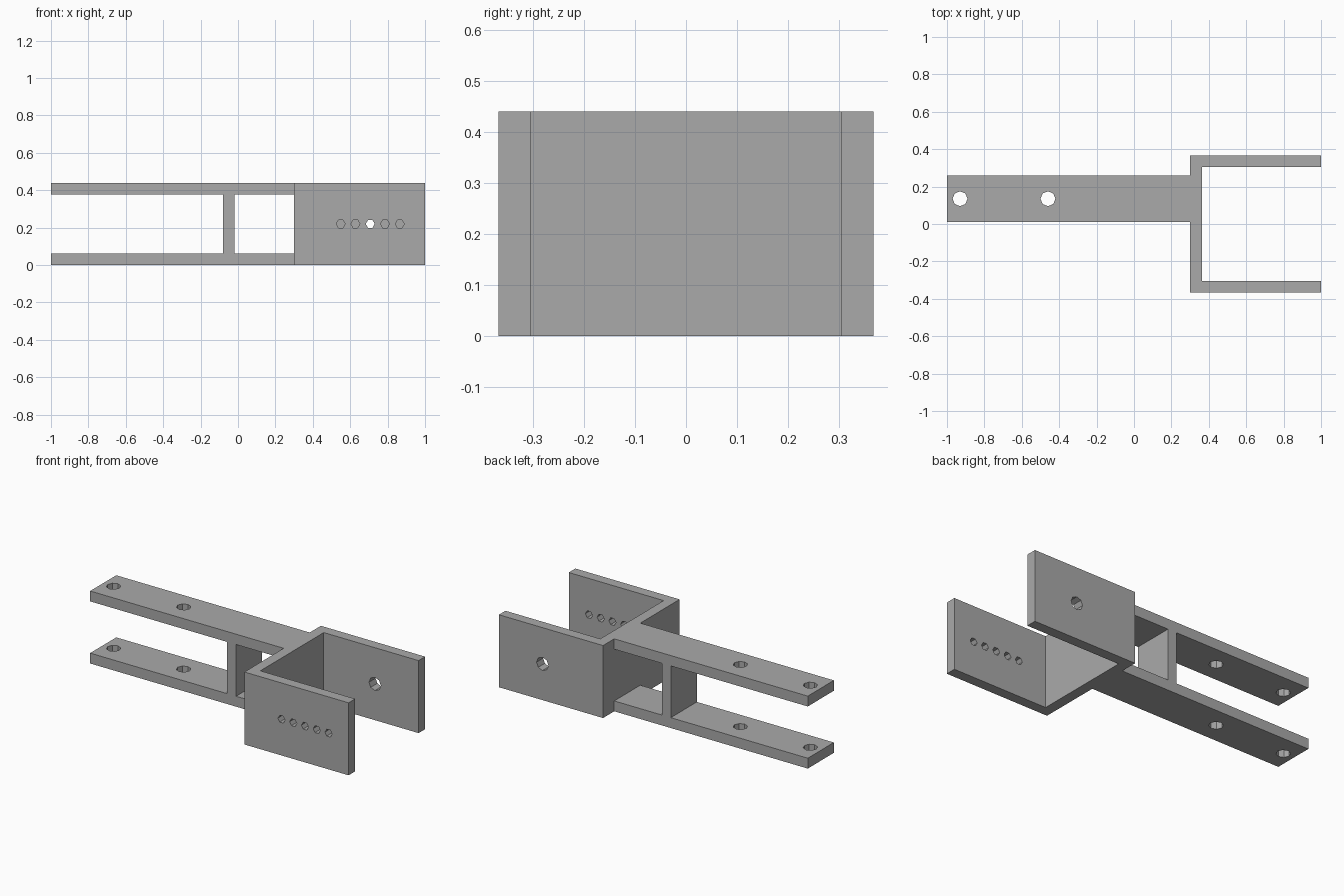
import bpy, bmesh
from math import pi
from mathutils import Matrix, Vector

cube = bpy.data.objects.get("Cube")
if cube:
    bpy.data.objects.remove(cube, do_unlink=True)

gray = bpy.data.materials.new("plain_gray")
gray.use_nodes = True
color = (0.40, 0.40, 0.40, 1)
gray.diffuse_color = color
gray.node_tree.nodes["Principled BSDF"].inputs["Base Color"].default_value = color

HEIGHT, WALL = 0.44, 0.063
HALF_DEPTH, BACK, TIP = 0.367, 0.30, 1.0
ARM_FRONT, ARM_REAR = 0.01, 0.26
ARM_MID = (ARM_FRONT + ARM_REAR) / 2


def finish(name, bm):
    bmesh.ops.recalc_face_normals(bm, faces=bm.faces)
    mesh = bpy.data.meshes.new(name)
    bm.to_mesh(mesh)
    bm.free()
    mesh.materials.append(gray)
    obj = bpy.data.objects.new(name, mesh)
    bpy.context.collection.objects.link(obj)
    return obj


def extrude_profile(name, points, direction):
    bm = bmesh.new()
    face = bm.faces.new([bm.verts.new(p) for p in points])
    result = bmesh.ops.extrude_face_region(bm, geom=[face], use_keep_orig=True)
    moved = [v for v in result["geom"] if isinstance(v, bmesh.types.BMVert)]
    bmesh.ops.translate(bm, verts=moved, vec=Vector(direction))
    return finish(name, bm)


def drill(name, center, radius, sides, length, along_y=False):
    bm = bmesh.new()
    turn = Matrix.Rotation(pi / 2, 4, 'X') if along_y else Matrix()
    # Start each ring with a corner pointing along x
    spin = Matrix.Rotation(pi / 2, 4, 'Z')
    bmesh.ops.create_cone(bm, cap_ends=True, segments=sides, radius1=radius,
                          radius2=radius, depth=length,
                          matrix=Matrix.Translation(center) @ turn @ spin)
    return finish(name, bm)


def combine(target, tool, operation):
    mod = target.modifiers.new(tool.name, 'BOOLEAN')
    mod.operation = operation
    mod.solver = 'EXACT'
    mod.object = tool
    bpy.context.view_layer.objects.active = target
    bpy.ops.object.modifier_apply(modifier=mod.name)
    bpy.data.objects.remove(tool, do_unlink=True)


# U-shaped fork
inner = HALF_DEPTH - WALL
half = [(BACK, HALF_DEPTH), (TIP, HALF_DEPTH), (TIP, inner), (BACK + WALL, inner)]
outline = half + [(x, -y) for x, y in reversed(half)]
bracket = extrude_profile("fork_bracket", [(x, y, 0) for x, y in outline],
                          (0, 0, HEIGHT))

# Twin arms joined by an upright web
web_left, web_right = -0.08, -0.02
lower = [(web_left, WALL), (-1, WALL), (-1, 0), (BACK, 0), (BACK, WALL),
         (web_right, WALL)]
side = lower + [(x, HEIGHT - z) for x, z in reversed(lower)]
arms = extrude_profile("twin_arms", [(x, ARM_FRONT, z) for x, z in side],
                       (0, ARM_REAR - ARM_FRONT, 0))
combine(bracket, arms, 'UNION')

# Vertical bolt holes through both arms
for x in (-0.93, -0.46):
    combine(bracket, drill("arm_hole", (x, ARM_MID, HEIGHT / 2), 0.04, 8, 1),
            'DIFFERENCE')

# Row of small holes in the front plate
for i in range(5):
    x = 0.707 + (i - 2) * 0.079
    center = (x, WALL / 2 - HALF_DEPTH, HEIGHT / 2)
    combine(bracket, drill("plate_hole", center, 0.024, 6, 0.2, True), 'DIFFERENCE')

# Single larger hole in the rear plate
center = (0.707, HALF_DEPTH - WALL / 2, HEIGHT / 2)
combine(bracket, drill("pivot_hole", center, 0.04, 8, 0.2, True), 'DIFFERENCE')
